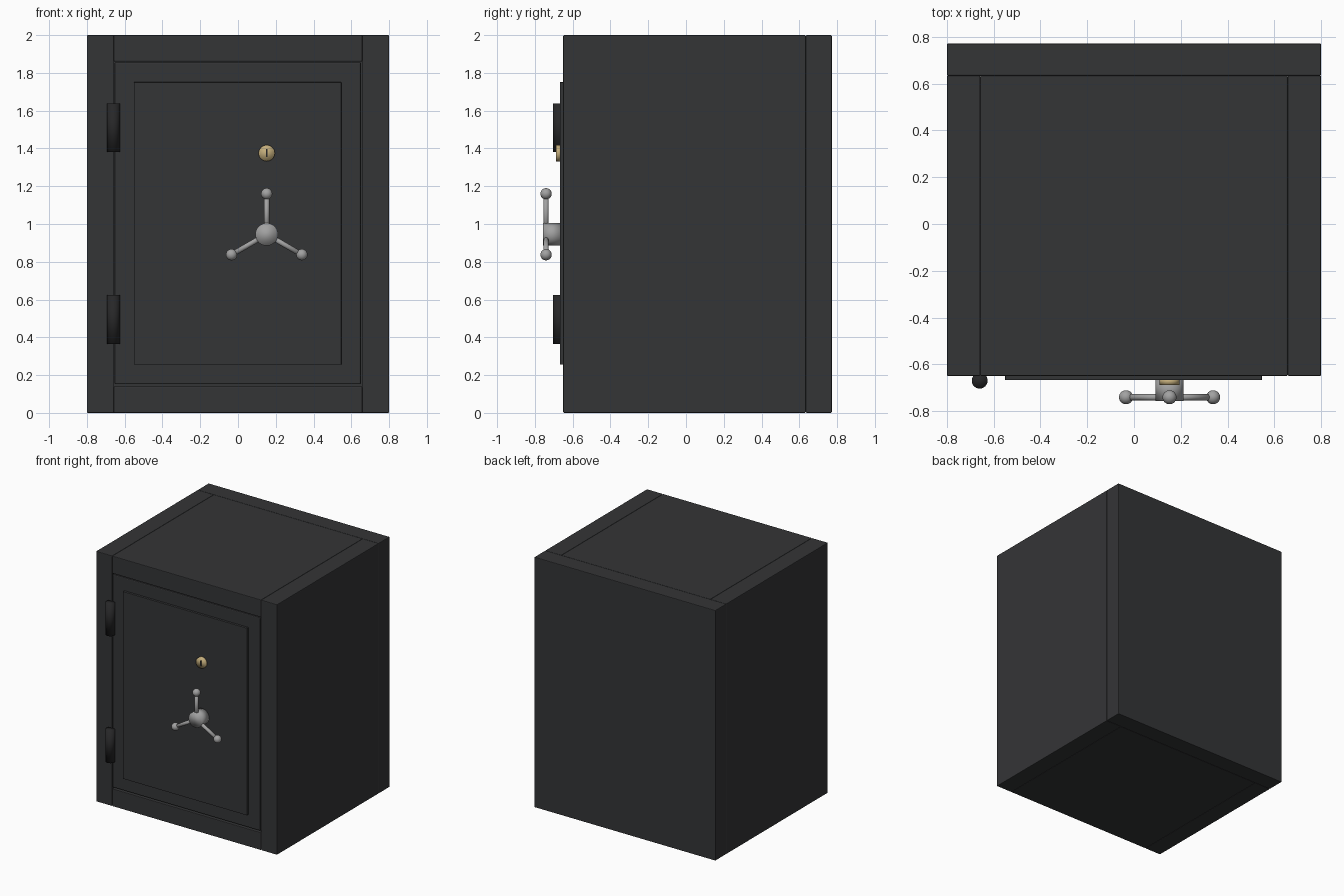
import bpy
from math import cos, sin, pi, radians
from mathutils import Vector

if "Cube" in bpy.data.objects:
    bpy.data.objects.remove(bpy.data.objects["Cube"])


def material(name, rgb):
    m = bpy.data.materials.new(name)
    m.diffuse_color = (*rgb, 1)
    m.use_nodes = True
    m.node_tree.nodes["Principled BSDF"].inputs["Base Color"].default_value = m.diffuse_color
    return m


PAINT = material("dark_paint", (0.034, 0.035, 0.037))
BLACK = material("black_metal", (0.02, 0.02, 0.021))
STEEL = material("steel", (0.36, 0.36, 0.36))
BRASS = material("brass", (0.55, 0.42, 0.2))


def box(name, lo, hi, mat, bevel=0.0):
    lo, hi = Vector(lo), Vector(hi)
    bpy.ops.mesh.primitive_cube_add(size=1, location=(lo + hi) / 2)
    o = bpy.context.object
    o.name = name
    o.scale = hi - lo
    bpy.ops.object.transform_apply(location=False, rotation=False, scale=True)
    o.data.materials.append(mat)
    if bevel:
        b = o.modifiers.new("bevel", 'BEVEL')
        b.width = bevel
        b.segments = 2
    return o


def rod(name, a, b, r, mat, sides=32):
    a, b = Vector(a), Vector(b)
    d = b - a
    bpy.ops.mesh.primitive_cylinder_add(vertices=sides, radius=r, depth=d.length,
                                        location=(a + b) / 2)
    o = bpy.context.object
    o.name = name
    o.rotation_euler = d.to_track_quat('Z', 'Y').to_euler()
    o.data.materials.append(mat)
    bpy.ops.object.shade_smooth()
    return o


FRONT, BACK, SEAM = -0.65, 0.772, 0.634
W, INNER, WALL = 0.8, 0.658, 0.14
BEV = 0.005

# Cabinet walls
box("back_wall", (-W, SEAM, 0), (W, BACK, 2), PAINT, BEV)
box("left_wall", (-W, FRONT, 0), (-INNER, SEAM, 2), PAINT, BEV)
box("right_wall", (INNER, FRONT, 0), (W, SEAM, 2), PAINT, BEV)
box("bottom_wall", (-INNER, FRONT, 0), (INNER, SEAM, WALL), PAINT, BEV)
box("top_wall", (-INNER, FRONT, 2 - WALL), (INNER, SEAM, 2), PAINT, BEV)

# Door with raised panel
box("door", (-0.654, FRONT, 0.152), (0.651, FRONT + 0.14, 1.856), PAINT, 0.007)
box("door_panel", (-0.551, -0.668, 0.255), (0.547, FRONT + 0.01, 1.751), PAINT, 0.002)

# Hinge barrels
for name, z in (("lower_hinge", 0.366), ("upper_hinge", 1.38)):
    rod(name, (-0.66, -0.67, z), (-0.66, -0.67, z + 0.258), 0.034, BLACK)

# Key lock
X = 0.152
rod("lock_cylinder", (X, -0.66, 1.375), (X, -0.688, 1.375), 0.043, BRASS)
box("keyhole", (X - 0.005, -0.689, 1.354), (X + 0.005, -0.67, 1.396), BLACK)

# Three-spoke handle
Z, Y = 0.945, -0.741
rod("handle_hub", (X, -0.66, Z), (X, -0.756, Z), 0.06, STEEL)
for i in range(3):
    a = pi / 2 + i * radians(120)
    tip = Vector((X + 0.215 * cos(a), Y, Z + 0.215 * sin(a)))
    rod(f"handle_spoke_{i + 1}", (X, Y, Z), tip, 0.014, STEEL, 16)
    bpy.ops.mesh.primitive_uv_sphere_add(segments=24, ring_count=12, radius=0.03, location=tip)
    knob = bpy.context.object
    knob.name = f"handle_knob_{i + 1}"
    knob.data.materials.append(STEEL)
    bpy.ops.object.shade_smooth()
